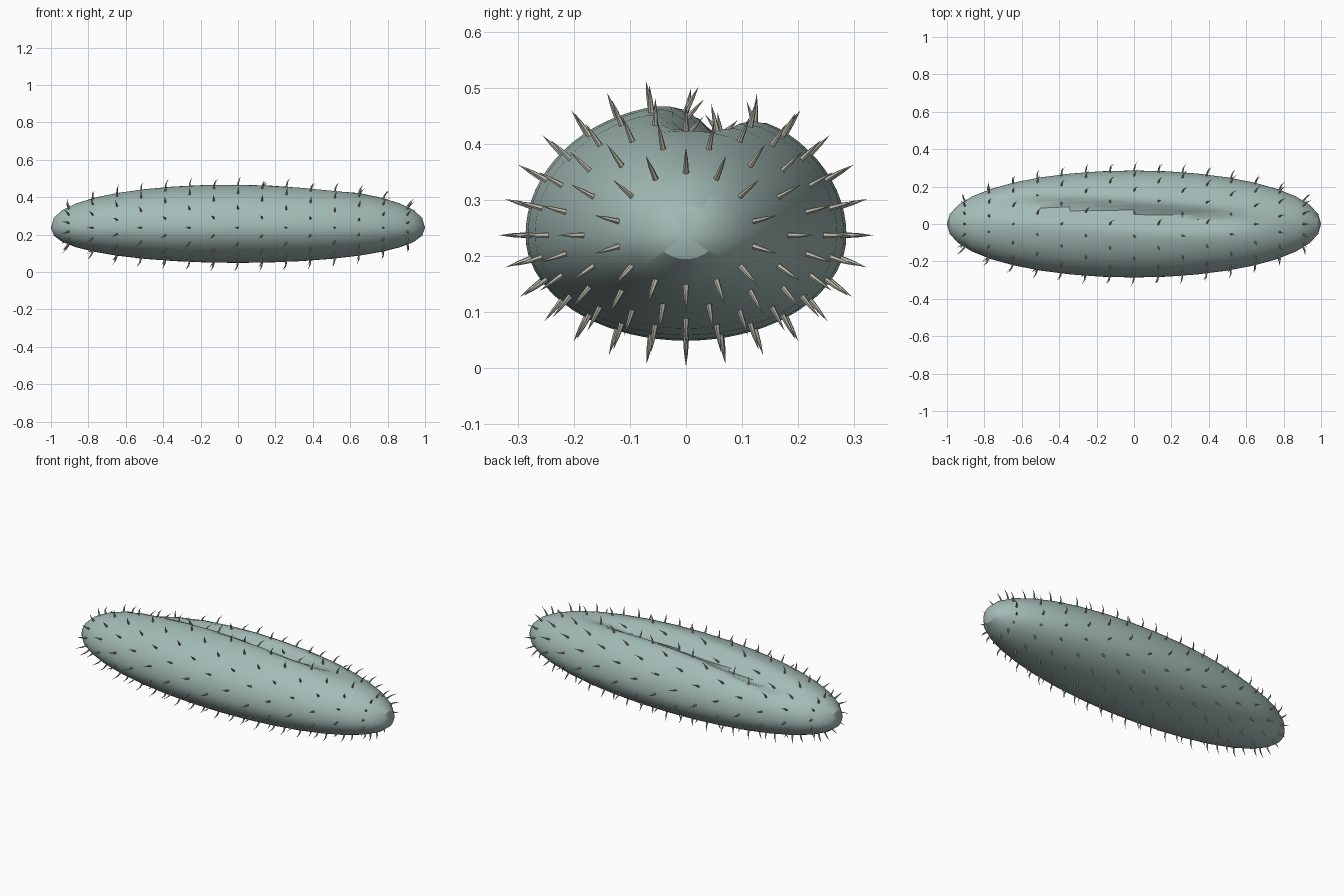
import bpy, bmesh
from math import sin, cos, pi, exp
from mathutils import Vector

if "Cube" in bpy.data.objects:
    bpy.data.objects.remove(bpy.data.objects["Cube"])

ZC = 0.237          # height of the two end points


def material(name, color):
    m = bpy.data.materials.new(name)
    m.diffuse_color = (*color, 1)
    m.use_nodes = True
    m.node_tree.nodes["Principled BSDF"].inputs["Base Color"].default_value = m.diffuse_color
    return m


def smoothstep(a, b, t):
    t = max(0, min(1, (t - a) / (b - a)))
    return t * t * (3 - 2 * t)


def skin(t, a):
    """Body surface: t runs 0..pi from +x end to -x end, a goes around."""
    s = max(0, sin(t))
    x = cos(t)
    y = 0.286 * s ** 0.96 * cos(a)
    up = sin(a)
    z = ZC + s ** 0.85 * up * (0.234 if up > 0 else 0.188)
    # slanted furrow along the top
    if up > 0:
        mask = smoothstep(-0.85, -0.5, x) * (1 - smoothstep(0.35, 0.65, x))
        mid = 0.056 - 0.08 * x
        z -= 0.058 * mask * exp(-((y - mid) / 0.05) ** 2) * min(1, 2 * up)
    return Vector((x, y, z))


def finish(bm, name, mat):
    bmesh.ops.recalc_face_normals(bm, faces=bm.faces)
    me = bpy.data.meshes.new(name)
    bm.to_mesh(me)
    bm.free()
    ob = bpy.data.objects.new(name, me)
    bpy.context.collection.objects.link(ob)
    me.materials.append(mat)
    bpy.ops.object.select_all(action='DESELECT')
    ob.select_set(True)
    bpy.context.view_layer.objects.active = ob
    bpy.ops.object.shade_smooth_by_angle()
    return ob


def bridge(bm, r0, r1):
    n = len(r0)
    for i in range(n):
        j = (i + 1) % n
        bm.faces.new((r0[i], r0[j], r1[j], r1[i]))


def fan(bm, ring, tip):
    for i in range(len(ring)):
        bm.faces.new((ring[i], ring[(i + 1) % len(ring)], tip))


# body: long furrowed ellipsoid
STACKS, SEGS = 18, 72
bm = bmesh.new()
rings = [[bm.verts.new(skin(pi * i / STACKS, 2 * pi * k / SEGS)) for k in range(SEGS)]
         for i in range(1, STACKS)]
for r0, r1 in zip(rings, rings[1:]):
    bridge(bm, r0, r1)
fan(bm, rings[0], bm.verts.new((1, 0, ZC)))
fan(bm, rings[-1], bm.verts.new((-1, 0, ZC)))
finish(bm, "body", material("body_green", (0.37, 0.50, 0.47)))

# spines: thin bent cones in rings around the body
from math import acos
bm = bmesh.new()
COLS, PER = 15, 14
for c in range(COLS):
    t = acos(-0.905 + 1.81 * c / (COLS - 1))
    for k in range(PER):
        a = 2 * pi * (k + 0.5 * (c % 2)) / PER - pi / 2
        p = skin(t, a)
        n = (skin(t + 0.02, a) - skin(t - 0.02, a)).cross(
            skin(t, a + 0.02) - skin(t, a - 0.02)).normalized()
        if n.dot(p - Vector((0, 0, ZC))) < 0:
            n.negate()
        lean = Vector((0.018 * (n.y + n.z), 0, 0))
        u = n.orthogonal().normalized()
        v = n.cross(u)
        loops = []
        for h, r, bend in ((-0.004, 0.0055, 0), (0.024, 0.0036, 0.25)):
            o = p + n * h + lean * bend
            loops.append([bm.verts.new(o + r * (u * cos(q * pi / 3) + v * sin(q * pi / 3)))
                          for q in range(6)])
        bridge(bm, *loops)
        fan(bm, loops[1], bm.verts.new(p + n * 0.048 + lean))
finish(bm, "spines", material("spine_grey", (0.50, 0.50, 0.43)))
